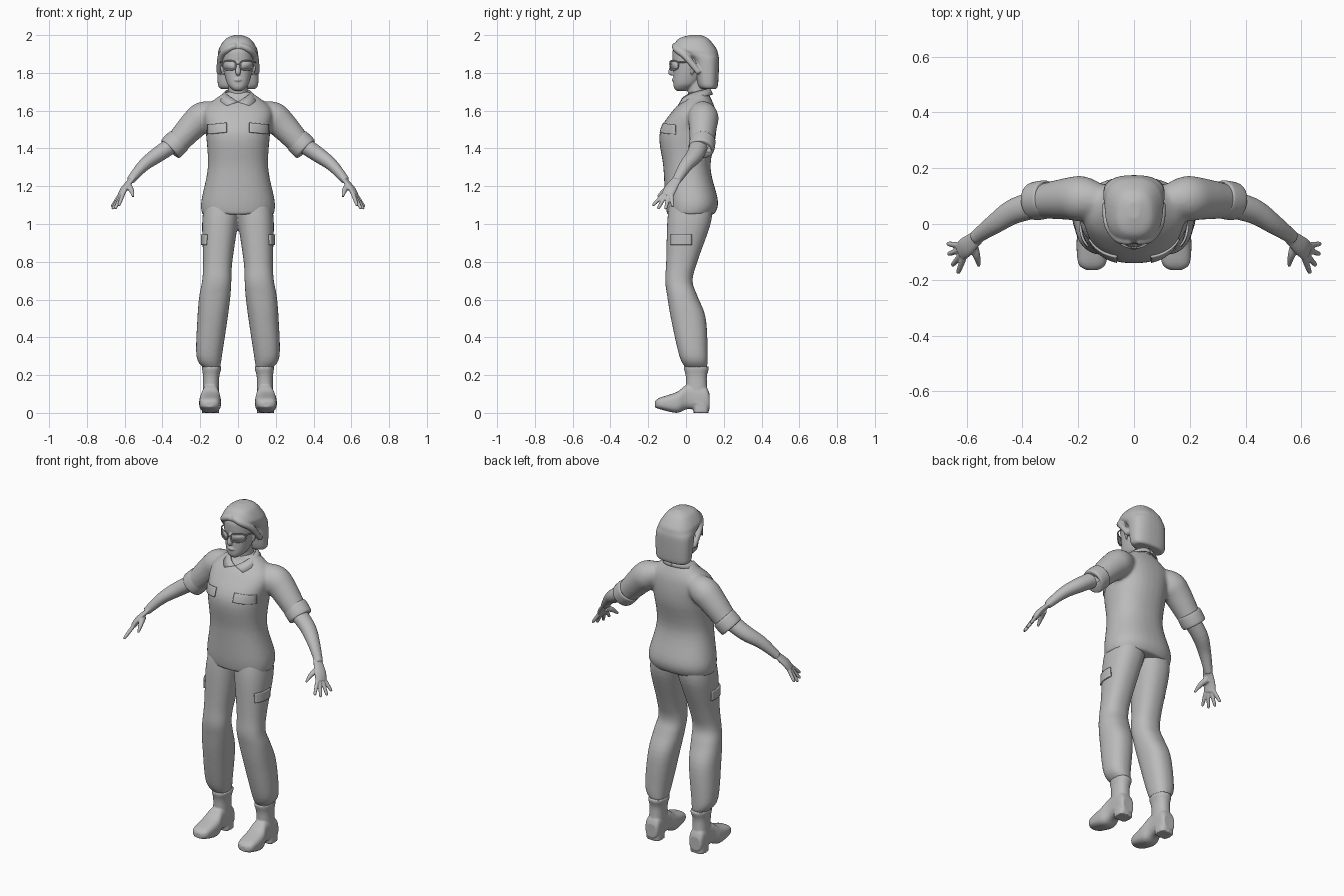
import bpy, bmesh, math
from mathutils import Vector

cube = bpy.data.objects.get("Cube")
if cube:
    bpy.data.objects.remove(cube)

colour = (0.5, 0.5, 0.5, 1)
grey = bpy.data.materials.new("plain grey")
grey.use_nodes = True
grey.diffuse_color = colour
grey.node_tree.nodes["Principled BSDF"].inputs["Base Color"].default_value = colour


def catmull_rom(before, start, end, after, t):
    return 0.5 * (2 * start + (end - before) * t
                  + (2 * before - 5 * start + 4 * end - after) * t * t
                  + (3 * start - before - 3 * end + after) * t ** 3)


def spline(rows, steps=5):
    """Resample rows of numbers with a smooth curve."""
    padded = [rows[0], *rows, rows[-1]]
    smooth = []
    for group in zip(padded, padded[1:], padded[2:], padded[3:]):
        for step in range(steps):
            smooth.append([catmull_rom(*values, step / steps) for values in zip(*group)])
    return smooth + [list(rows[-1])]


def outline(power, count=32):
    """Unit superellipse as pairs of coordinates."""
    for k in range(count):
        angle = math.tau * k / count
        yield tuple(math.copysign(abs(value) ** (2 / power), value)
                    for value in (math.cos(angle), math.sin(angle)))


def skin(bm, rings):
    """Join rings of points with quads and close both ends."""
    loops = [[bm.verts.new(point) for point in ring] for ring in rings]
    for lower, upper in zip(loops, loops[1:]):
        for k in range(len(lower)):
            bm.faces.new((lower[k - 1], lower[k], upper[k], upper[k - 1]))
    bm.faces.new(loops[0])
    bm.faces.new(loops[-1])


def loft(bm, rows, axis="z", power=2.3):
    """Rows: place on the axis, then low and high limits on the two other axes."""
    rings = []
    for place, low_a, high_a, low_b, high_b in spline(rows):
        ring = []
        for c, s in outline(power):
            a = (low_a + high_a + (high_a - low_a) * c) / 2
            b = (low_b + high_b + (high_b - low_b) * s) / 2
            ring.append((a, b, place) if axis == "z" else (a, place, b))
        rings.append(ring)
    skin(bm, rings)


def centred_loft(bm, rows, power=2.3):
    """Rows: height, half width, front, back."""
    loft(bm, [(z, -half, half, front, back) for z, half, front, back in rows], power=power)


def tube(bm, rows, wide=(0, 1, 0), side=1, flat=1):
    """Rows: x, y, z, radius. The radius across the wide direction is scaled by flat."""
    path = spline(rows)
    centres = [Vector(row[:3]) for row in path]
    rings = []
    for i, centre in enumerate(centres):
        along = (centres[min(i + 1, len(centres) - 1)] - centres[max(i - 1, 0)]).normalized()
        u = Vector(wide)
        u = (u - along * u.dot(along)).normalized()
        v = along.cross(u) * flat
        points = [centre + (u * c + v * s) * path[i][3] for c, s in outline(2)]
        rings.append([(p.x * side, p.y, p.z) for p in points])
    skin(bm, rings)


def span(start, end, profile):
    """Rows for a straight tube whose radius follows a profile."""
    return [(*start.lerp(end, t), radius) for t, radius in profile]


def finish(name, bm, voxel=0, mirror=False, soften=3, thickness=0):
    bmesh.ops.recalc_face_normals(bm, faces=bm.faces)
    for face in bm.faces:
        face.smooth = True
    mesh = bpy.data.meshes.new(name)
    bm.to_mesh(mesh)
    bm.free()
    mesh.materials.append(grey)
    ob = bpy.data.objects.new(name, mesh)
    bpy.context.collection.objects.link(ob)
    if mirror:
        ob.modifiers.new("mirror", "MIRROR").use_mirror_merge = False
    if voxel:
        fuse = ob.modifiers.new("fuse", "REMESH")
        fuse.mode, fuse.voxel_size, fuse.use_smooth_shade = "VOXEL", voxel, True
        relax = ob.modifiers.new("soften", "SMOOTH")
        relax.factor, relax.iterations = 0.5, soften
    if thickness:
        solid = ob.modifiers.new("thickness", "SOLIDIFY")
        solid.thickness, solid.offset = thickness, 0
    return ob


def pocket(name, cloth, corner, right, up, axis, cells=10):
    """Flap projected onto the cloth along one axis."""
    bm = bmesh.new()
    grid = [[bm.verts.new(Vector(corner) + (Vector(right) * i + Vector(up) * j) / cells)
             for i in range(cells + 1)] for j in range(cells + 1)]
    for low, high in zip(grid, grid[1:]):
        for i in range(cells):
            bm.faces.new((low[i], low[i + 1], high[i + 1], high[i]))
    ob = finish(name, bm)
    wrap = ob.modifiers.new("wrap", "SHRINKWRAP")
    wrap.target, wrap.wrap_method, wrap.offset = cloth, "PROJECT", .004
    wrap.use_negative_direction = wrap.use_positive_direction = True
    wrap.use_project_x, wrap.use_project_y, wrap.use_project_z = (axis == a for a in "xyz")
    wrap.project_limit = .3
    solid = ob.modifiers.new("thickness", "SOLIDIFY")
    solid.thickness, solid.offset = .009, 0


sides = {"left": 1, "right": -1}

# shirt: torso with short sleeves
bm = bmesh.new()
centred_loft(bm, [(1.05, .19, -.1, .15), (1.12, .195, -.11, .17), (1.3, .16, -.12, .13),
                  (1.48, .17, -.14, .16), (1.6, .18, -.07, .155), (1.67, .11, 0, .13), (1.7, .06, .01, .11)])
for side in sides.values():
    tube(bm, [(.1, .08, 1.6, .05), (.18, .09, 1.57, .08), (.24, .09, 1.52, .075), (.34, .08, 1.41, .06)],
         side=side)
shirt = finish("shirt", bm, .009, soften=8)

# rolled sleeve cuffs
bm = bmesh.new()
tube(bm, span(Vector((.31, .09, 1.445)), Vector((.36, .08, 1.395)), ((0, .06), (.1, .068), (.9, .068), (1, .055))))
finish("sleeve_cuffs", bm, mirror=True)

# collar: a strip swept from the nape to the front points
bm = bmesh.new()
previous = None
for step in range(21):
    t = step / 20
    inner, outer = math.pi * t, math.pi * t * .8
    pair = [bm.verts.new((.065 * math.sin(inner), .05 + .075 * math.cos(inner), 1.715 - .07 * t * t)),
            bm.verts.new((.1 * math.sin(outer), .04 + .1 * math.cos(outer), 1.685 - .06 * t * t))]
    if previous:
        bm.faces.new((*previous, *reversed(pair)))
    previous = pair
finish("collar", bm, mirror=True, thickness=.008)

# trousers
bm = bmesh.new()
loft(bm, [(1.1, -.02, .18, -.09, .14), (1, 0, .19, -.1, .13), (.8, .03, .185, -.105, .06),
          (.7, .035, .19, -.11, .035), (.62, .04, .205, -.1, .06), (.5, .055, .215, -.08, .105),
          (.3, .085, .22, -.035, .115), (.235, .095, .18, 0, .11)])
trousers = finish("trousers", bm, .008, mirror=True, soften=5)

# chest and thigh pocket flaps
for word, side in sides.items():
    pocket(word + "_chest_pocket", shirt, (.06 * side, -.25, 1.485), (.1 * side, 0, -.01), (0, 0, .05), "y")
    pocket(word + "_thigh_pocket", trousers, (.3 * side, -.08, .89), (0, .11, 0), (0, 0, .055), "x")

# boots: shaft with rim, foot and heel
bm = bmesh.new()
loft(bm, [(.05, .1, .19, 0, .12), (.18, .1, .185, 0, .11), (.23, .09, .19, -.01, .12), (.245, .09, .19, -.01, .12)])
loft(bm, [(-.165, .13, .17, .03, .06), (-.14, .1, .2, .02, .08), (-.05, .09, .205, 0, .11),
          (.01, .1, .19, .02, .15), (.1, .1, .19, .01, .14), (.125, .11, .18, .02, .1)], "y", 2.8)
loft(bm, [(height, .1, .19, .04, .12) for height in (0, .05)], power=3.5)
finish("boots", bm, .005, mirror=True)

# forearms and hands with fanned fingers
bm = bmesh.new()
across = Vector((.36, .93, -.1))
forward = Vector((.45, -.33, -.83))
knuckle = Vector((.62, -.1, 1.15))
tube(bm, [(.3, .08, 1.45, .05), (.42, .05, 1.37, .046), (.5, 0, 1.31, .036), (.57, -.05, 1.23, .024)], flat=.9)
tube(bm, [(.55, -.04, 1.25, .024), (.6, -.08, 1.19, .035), (*knuckle, .034)], across, flat=.45)
digit = ((0, .011), (.5, .01), (.9, .008), (1, .003))
for i, length in enumerate((.08, .09, .085, .07)):
    fan = across * (i - 1.5)
    base = knuckle + fan * .017
    tube(bm, span(base, base + (forward + fan * .3).normalized() * length, digit), across)
tube(bm, [(.58, -.07, 1.2, .018), (.565, -.11, 1.18, .014), (.555, -.15, 1.145, .006)], (1, 0, 0))
finish("arms_and_hands", bm, .004, mirror=True)

# head with neck, nose, lips and ears
bm = bmesh.new()
centred_loft(bm, [(1.705, .02, -.05, 0), (1.72, .04, -.063, .03), (1.75, .06, -.067, .07), (1.83, .08, -.066, .13),
                  (1.88, .084, -.072, .145), (1.93, .08, -.066, .14), (1.975, .045, -.02, .1)])
tube(bm, span(Vector((0, .07, 1.62)), Vector((0, .05, 1.77)), ((0, .056), (.5, .05), (1, .05))))
tube(bm, [(0, -.064, 1.86, .008), (0, -.08, 1.805, .014), (0, -.07, 1.793, .008)])
tube(bm, [(-.028, -.058, 1.762, .003), (0, -.067, 1.763, .009), (.028, -.058, 1.762, .003)])
for side in sides.values():
    tube(bm, [(.08, .03, 1.79, .006), (.09, .04, 1.84, .018), (.09, .04, 1.86, .008)], side=side, flat=.5)
finish("head", bm, .004)

# bobbed hair with swept side locks
bm = bmesh.new()
centred_loft(bm, [(1.715, .09, .08, .16), (1.74, .107, .06, .17), (1.86, .11, .035, .175), (1.9, .106, -.02, .17),
                  (1.93, .1, -.068, .16), (1.98, .066, -.04, .12), (2, .02, .02, .08)], 2.5)
for side in sides.values():
    tube(bm, [(.01, -.06, 1.945, .015), (.055, -.05, 1.925, .018), (.09, 0, 1.885, .018), (.1, .07, 1.8, .015)],
         side=side)
finish("hair", bm, .005, soften=5)


# glasses: curved lenses, rims, bridge and temples
def on_lens(x, z):
    return x, -.086 + 7 * x * x, z


rim = [on_lens(.046 + .034 * c, 1.84 + .024 * s) for c, s in outline(3)]
bm = bmesh.new()
bm.faces.new([bm.verts.new(point) for point in rim])
finish("lenses", bm, mirror=True, thickness=.003)
wire = .0035
bm = bmesh.new()
tube(bm, [(*point, wire) for point in rim + rim[:1]], (.1, 1, .1))
tube(bm, [(*on_lens(x, 1.847), wire) for x in (0, .014)])
tube(bm, [(*on_lens(.079, 1.855), wire), (.09, -.02, 1.857, wire), (.093, .05, 1.852, wire)], (1, 0, 0))
finish("glasses_frame", bm, mirror=True)
